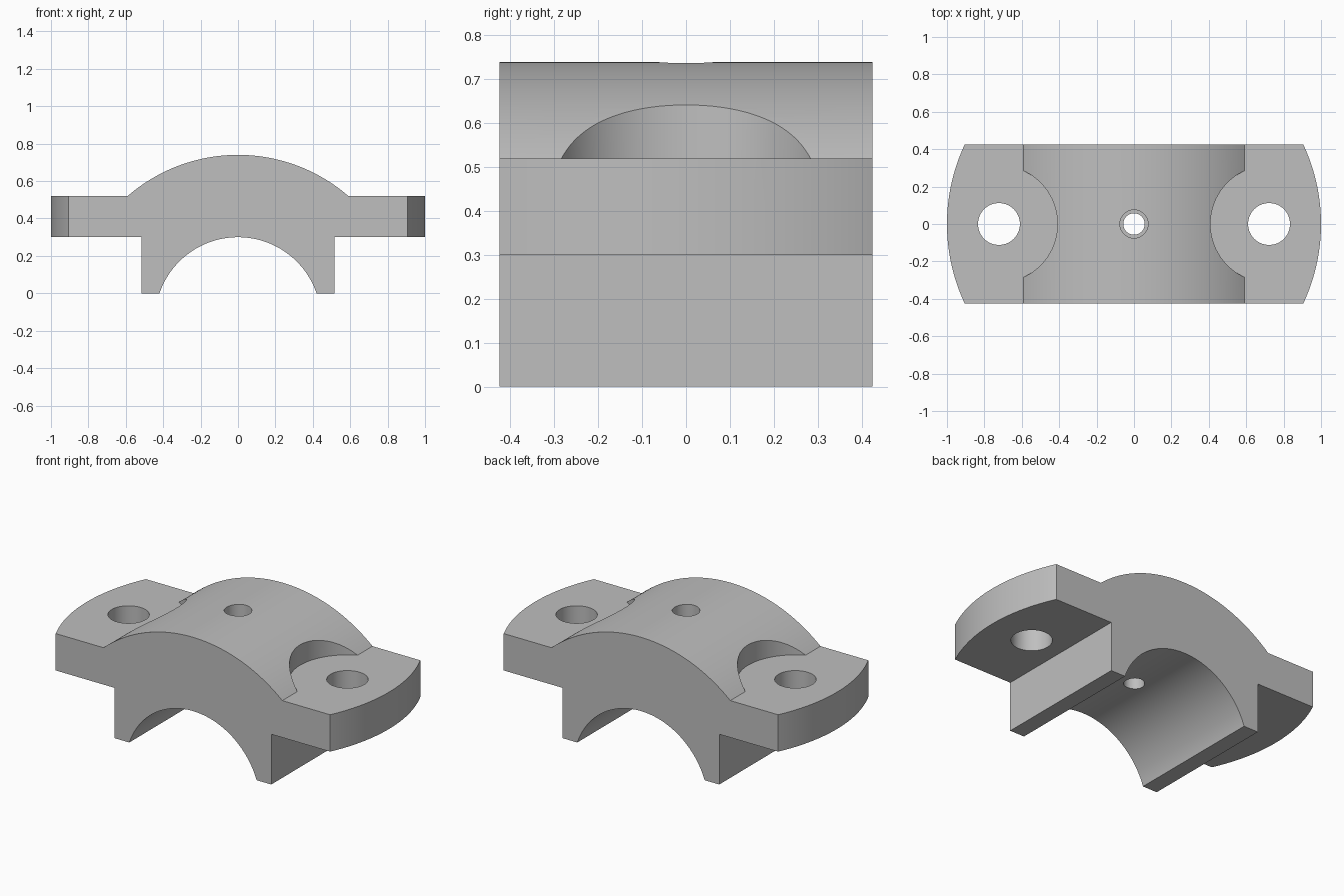
import bpy
import bmesh
import math

if "Cube" in bpy.data.objects:
    bpy.data.objects.remove(bpy.data.objects["Cube"], do_unlink=True)

HALF_DEPTH = 0.425
FLANGE_TOP, FLANGE_BOTTOM = 0.52, 0.30
BOLT_X = 0.722

grey = bpy.data.materials.new("cast_grey")
grey.use_nodes = True
grey.diffuse_color = (0.52, 0.52, 0.52, 1)
grey.node_tree.nodes["Principled BSDF"].inputs["Base Color"].default_value = (0.52, 0.52, 0.52, 1)


def arc(half_width, z_ends, z_crown, steps=64):
    """Points of a circular arch from -half_width to +half_width."""
    rise = z_crown - z_ends
    radius = (half_width ** 2 + rise ** 2) / (2 * rise)
    sweep = math.asin(half_width / radius)
    angles = [sweep * (2 * i / steps - 1) for i in range(steps + 1)]
    return [(radius * math.sin(a), z_crown - radius + radius * math.cos(a)) for a in angles]


def extrude_profile(name, points):
    """Extrude an x-z outline along the full depth."""
    bm = bmesh.new()
    face = bm.faces.new([bm.verts.new((x, -HALF_DEPTH, z)) for x, z in points])
    result = bmesh.ops.extrude_face_region(bm, geom=[face])
    moved = [v for v in result["geom"] if isinstance(v, bmesh.types.BMVert)]
    bmesh.ops.translate(bm, verts=moved, vec=(0, 2 * HALF_DEPTH, 0))
    bmesh.ops.recalc_face_normals(bm, faces=bm.faces)
    mesh = bpy.data.meshes.new(name)
    bm.to_mesh(mesh)
    bm.free()
    obj = bpy.data.objects.new(name, mesh)
    bpy.context.collection.objects.link(obj)
    return obj


def cylinder_boolean(target, operation, radius, x, z_low, z_high, sides=64):
    """Combine the target with a vertical cylinder, then discard the cylinder."""
    bpy.ops.mesh.primitive_cylinder_add(vertices=sides, radius=radius, depth=z_high - z_low,
                                        location=(x, 0, (z_low + z_high) / 2))
    cutter = bpy.context.object
    cutter.hide_render = True
    cutter.data.materials.append(grey)
    mod = target.modifiers.new("cut", 'BOOLEAN')
    mod.operation = operation
    mod.solver = 'EXACT'
    mod.object = cutter
    bpy.context.view_layer.objects.active = target
    bpy.ops.object.modifier_apply(modifier=mod.name)
    bpy.data.objects.remove(cutter, do_unlink=True)


# Arched body with side flanges and two legs around the bore
outline = [(-1.1, FLANGE_BOTTOM), (-1.1, FLANGE_TOP)]
outline += arc(0.59, FLANGE_TOP, 0.74)
outline += [(1.1, FLANGE_TOP), (1.1, FLANGE_BOTTOM), (0.517, FLANGE_BOTTOM), (0.517, 0)]
outline += reversed(arc(0.42, 0, 0.30))
outline += [(-0.517, 0), (-0.517, FLANGE_BOTTOM)]
cap = extrude_profile("bearing_cap", outline)
cap.data.materials.append(grey)

# Rounded flange ends
cylinder_boolean(cap, 'INTERSECT', 1.0, 0, -0.5, 1.5, sides=192)

# Bolt holes and the round seats cut into the arch
for side in (-1, 1):
    cylinder_boolean(cap, 'DIFFERENCE', 0.313, side * BOLT_X, FLANGE_TOP, 1.2, sides=96)
    cylinder_boolean(cap, 'DIFFERENCE', 0.112, side * BOLT_X, 0.1, 1.0)

# Stepped oil hole through the crown
cylinder_boolean(cap, 'DIFFERENCE', 0.075, 0, 0.5, 1.0)
cylinder_boolean(cap, 'DIFFERENCE', 0.057, 0, 0.1, 1.0)

bpy.ops.object.select_all(action='DESELECT')
cap.select_set(True)
bpy.context.view_layer.objects.active = cap
bpy.ops.object.shade_smooth_by_angle(angle=math.radians(25))
